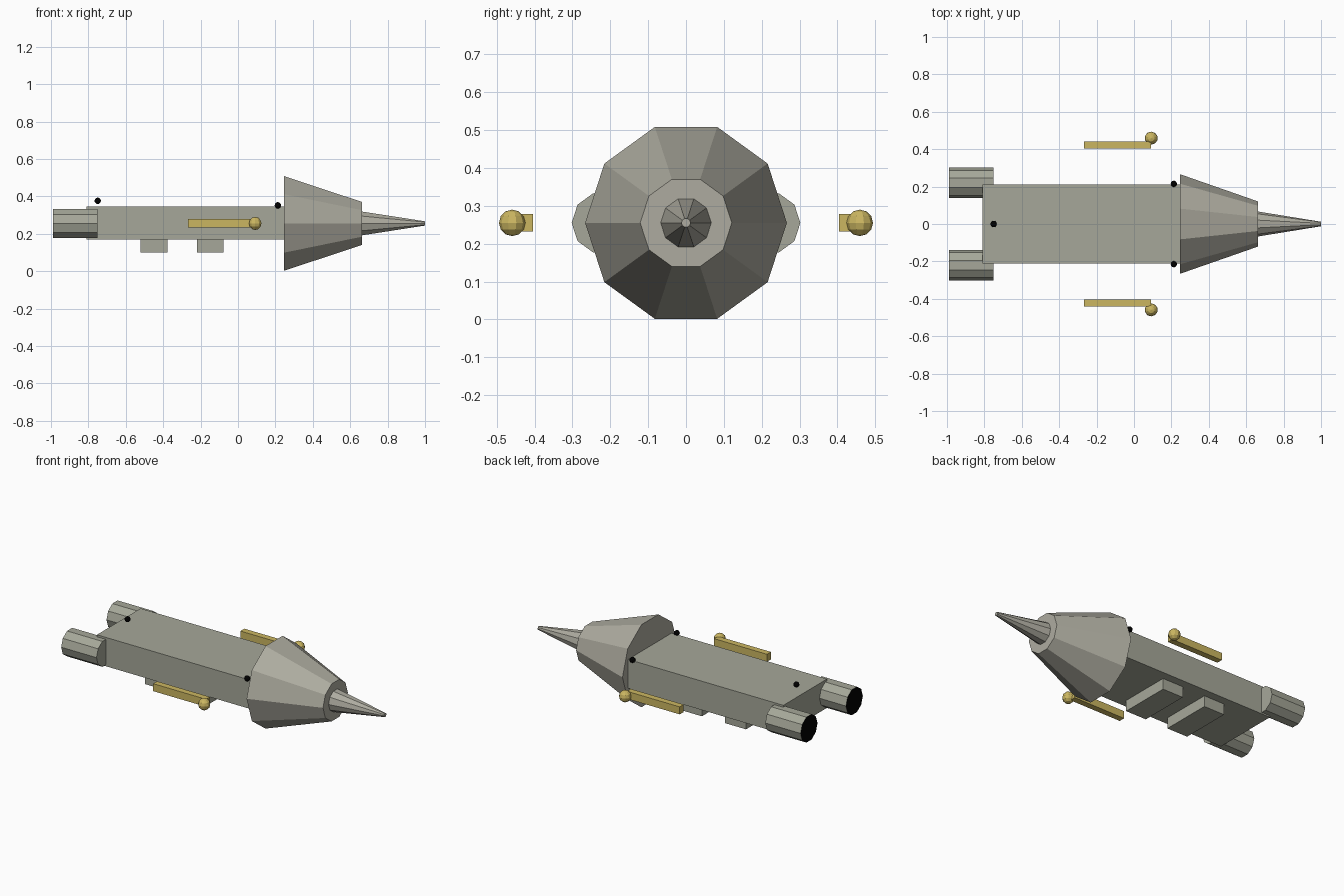
import bpy
from math import pi, radians

if "Cube" in bpy.data.objects:
    bpy.data.objects.remove(bpy.data.objects["Cube"])

CZ = 0.255  # height of the long axis


def material(name, rgb):
    m = bpy.data.materials.new(name)
    m.diffuse_color = (*rgb, 1)
    m.use_nodes = True
    m.node_tree.nodes["Principled BSDF"].inputs["Base Color"].default_value = m.diffuse_color
    return m


HULL = material("hull", (0.38, 0.39, 0.32))
NOSE = material("nose", (0.42, 0.41, 0.35))
GOLD = material("gold", (0.60, 0.47, 0.12))
BLACK = material("black", (0.0, 0.0, 0.0))


def finish(name, mat):
    ob = bpy.context.object
    ob.name = name
    ob.data.materials.append(mat)
    return ob


def box(name, mat, x, y, z):
    """Box from (min, max) ranges."""
    centre = [(a + b) / 2 for a, b in (x, y, z)]
    bpy.ops.mesh.primitive_cube_add(size=1, location=centre)
    ob = finish(name, mat)
    ob.scale = [b - a for a, b in (x, y, z)]
    bpy.ops.object.transform_apply(location=False, rotation=False, scale=True)
    return ob


def taper(name, mat, x0, x1, r0, r1, y=0):
    """Ten-sided cone section along x with a flat facet on top."""
    bpy.ops.mesh.primitive_cone_add(vertices=10, radius1=r0, radius2=r1,
                                    depth=x1 - x0, location=((x0 + x1) / 2, y, CZ),
                                    rotation=(0, pi / 2, 0))
    ob = finish(name, mat)
    # a vertex must lie on the local y axis, which stays horizontal
    bpy.ops.object.transform_apply(location=False, rotation=True, scale=False)
    return ob


def ball(name, mat, loc, r, seg, rings):
    bpy.ops.mesh.primitive_uv_sphere_add(segments=seg, ring_count=rings,
                                         radius=r, location=loc)
    return finish(name, mat)


# Hull, nose and spike
box("hull", HULL, (-0.81, 0.25), (-0.212, 0.212), (0.168, 0.345))
taper("nose_section", NOSE, 0.245, 0.662, 0.2665, 0.121)
taper("nose_spike", NOSE, 0.655, 1.0, 0.068, 0.012)

# Belly blocks
for i, x in enumerate((-0.52, -0.22)):
    box(f"belly_block_{i}", HULL, (x, x + 0.143), (-0.16, 0.16), (0.10, 0.18))

for side, s in (("left", 1), ("right", -1)):
    # Engines with black exhaust faces
    eng = taper(f"engine_{side}", HULL, -0.99, -0.75, 0.082, 0.082, s * 0.22)
    eng.data.materials.append(BLACK)
    for p in eng.data.polygons:
        if p.normal.x < -0.9:
            p.material_index = 1

    # Gold side guns
    box(f"gun_bar_{side}", GOLD, (-0.267, 0.092),
        tuple(sorted((s * 0.404, s * 0.442))), (0.232, 0.278))
    ball(f"gun_ball_{side}", GOLD, (0.092, s * 0.459, CZ), 0.035, 10, 6)

    # Black shoulder marker
    ball(f"shoulder_marker_{side}", BLACK, (0.213, s * 0.215, 0.352), 0.017, 12, 8)

# Black rear marker
ball("rear_marker", BLACK, (-0.75, 0, 0.376), 0.017, 12, 8)
